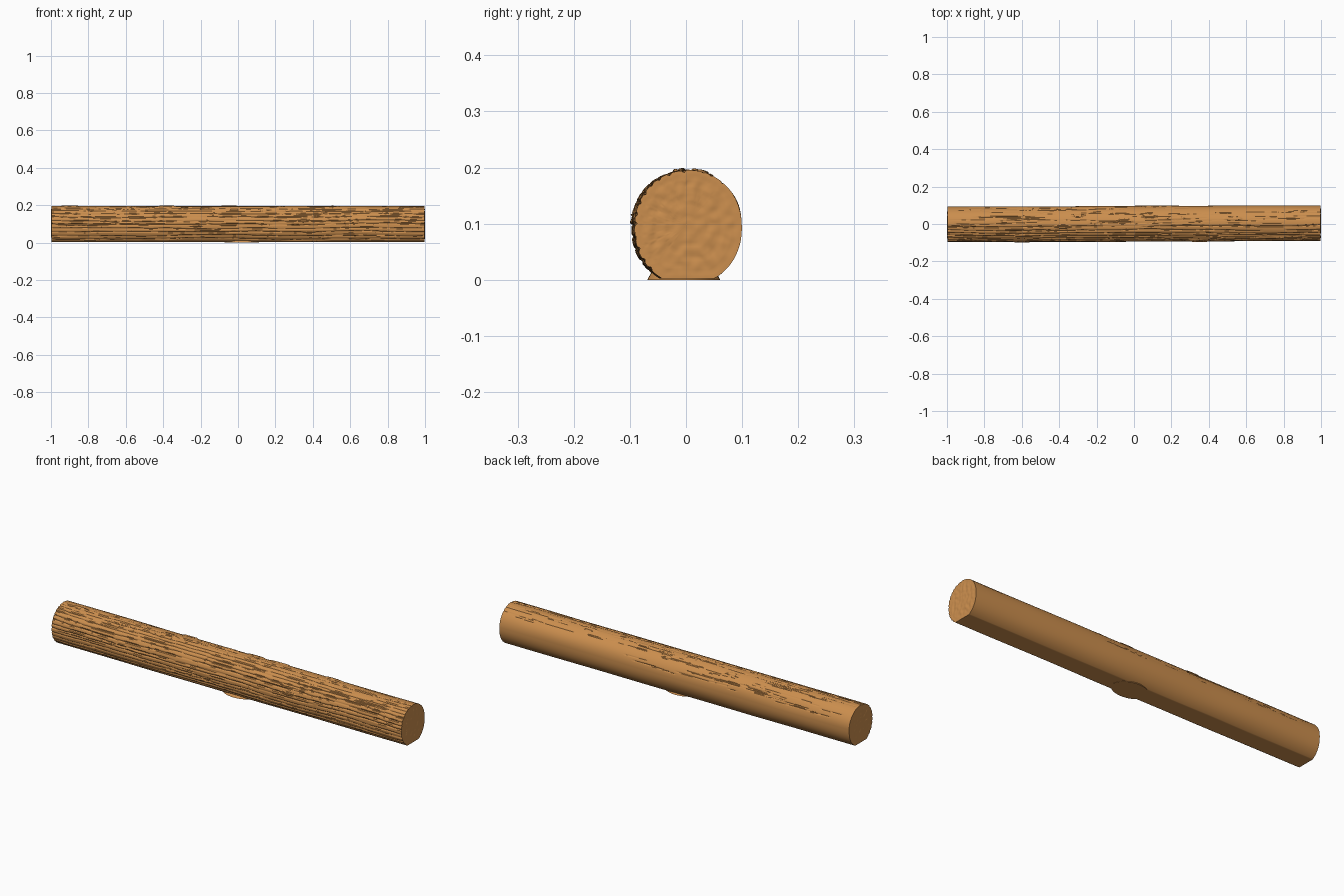
import bpy, bmesh, math, random
from mathutils import Vector, noise

if "Cube" in bpy.data.objects:
    bpy.data.objects.remove(bpy.data.objects["Cube"])

random.seed(7)
NX, NA = 320, 256            # stations along the log, points around it
CZ = 0.100                   # height of the log axis

WOOD = bpy.data.materials.new("warm wood")
WOOD.diffuse_color = (0.60, 0.272, 0.076, 1)
WOOD.use_nodes = True
WOOD.node_tree.nodes["Principled BSDF"].inputs["Base Color"].default_value = WOOD.diffuse_color


def station(i):
    return -0.998 + 1.996 * i / NX


def base_radius(deg, x):
    """Round log that widens slightly towards a flat underside."""
    s = math.sin(math.radians(deg))
    r = 0.0955 + 0.015 * max(0, -s) ** 1.5
    r += 0.0015 * noise.noise(Vector((x * 3, math.cos(math.radians(deg)) * 1.5, s * 1.5)))
    return min(r, 0.098 / -s) if s < -0.5 else r


# Radius map, then bark grooves pressed into it
rad = [[base_radius(360 * j / NA, station(i)) for j in range(NA)] for i in range(NX + 1)]


def groove(deg, x0, x1, depth, width, gaps):
    seed = random.uniform(0, 90)
    for i in range(NX + 1):
        x = station(i)
        if not x0 <= x <= x1:
            continue
        fade = noise.noise(Vector((x * 7, seed, 3))) + 1 - gaps
        if fade < 0.35:
            continue
        d = depth * min(1, fade)
        c = deg + 6 * noise.noise(Vector((x * 2.2, deg / 50, 0)))
        c += 2.0 * noise.noise(Vector((x * 9, seed, 0)))
        cj = c / 360 * NA
        for j in range(math.floor(cj - width), math.ceil(cj + width) + 1):
            k = max(0, 1 - abs(j - cj) / width)
            rad[i][j % NA] -= d * k


# Long deep grooves on the front, short thin ones on the front and back
for deg in range(98, 236, 12):
    groove(deg + random.uniform(-2, 2), -1, 1, 0.0046, 2.0, 0.1)
for n in range(22):
    x = random.uniform(-1, 0.9)
    groove(random.uniform(90, 235), x, x + random.uniform(0.08, 0.3), 0.003, 1.5, 0.1)
for n in range(60):
    x = random.uniform(-1, 0.9)
    groove(random.uniform(15, 92), x, x + random.uniform(0.05, 0.35), 0.0024, 1.4, 0.1)

# Raised bark flakes: x, angle, half length, half angle
FLAKES = [(-0.9, 95, 0.05, 6), (-0.38, 98, 0.05, 6), (-0.05, 80, 0.05, 6),
          (0.08, 66, 0.05, 6), (0.22, 72, 0.06, 6), (0.53, 74, 0.05, 7),
          (-0.3, 62, 0.04, 5), (-0.6, 175, 0.05, 6), (0.35, 170, 0.05, 5)]
for fx, fa, fl, fw in FLAKES:
    for i in range(NX + 1):
        for j in range(NA):
            d = ((station(i) - fx) / fl) ** 2 + ((360 * j / NA - fa) / fw) ** 2
            if d < 1:
                rad[i][j] += 0.004 * min(1, 3 * (1 - d))

# Log body
bm = bmesh.new()


def point(i, j, scale=1.0, push=0.0):
    a = 2 * math.pi * j / NA
    r = rad[i][j] * scale
    bow = 0.001 + 0.003 * math.sin(station(i) * 1.4)
    return bm.verts.new((station(i) + push, r * math.cos(a) + bow, max(0.002, CZ + r * math.sin(a))))


rings = [[point(i, j) for j in range(NA)] for i in range(NX + 1)]


def skin(a, b):
    for j in range(NA):
        k = (j + 1) % NA
        bm.faces.new((a[j], a[k], b[k], b[j]))


for i in range(NX):
    skin(rings[i + 1], rings[i])

# Sawn ends with faint growth-ring roughness
for i, side in ((0, -1), (NX, 1)):
    prev = rings[i]
    for k in range(1, 24):
        s = 1 - k / 24
        ring = []
        for j in range(NA):
            a = 2 * math.pi * j / NA
            n = noise.noise(Vector((s * 6 * math.cos(a), s * 6 * math.sin(a), side * 5)))
            n *= min(1, 4 * (1 - s))
            ring.append(point(i, j, s, side * 0.002 * n - side * 0.0005 * (k % 6 == 3)))
        skin(prev, ring) if side > 0 else skin(ring, prev)
        prev = ring
    bm.faces.new(prev if side > 0 else prev[::-1])

bmesh.ops.recalc_face_normals(bm, faces=bm.faces)
mesh = bpy.data.meshes.new("log")
bm.to_mesh(mesh)
bm.free()
log = bpy.data.objects.new("log", mesh)
bpy.context.collection.objects.link(log)

# Flattened knot swelling under the middle of the log
bpy.ops.mesh.primitive_cone_add(vertices=40, radius1=1, radius2=0.9, depth=0.012,
                                location=(0.02, -0.004, 0.006))
knot = bpy.context.object
knot.name = "underside_knot"
knot.scale = (0.095, 0.065, 1)

for ob in (log, knot):
    ob.data.materials.append(WOOD)
    bpy.ops.object.select_all(action='DESELECT')
    ob.select_set(True)
    bpy.context.view_layer.objects.active = ob
    bpy.ops.object.shade_smooth_by_angle(angle=math.radians(35))
